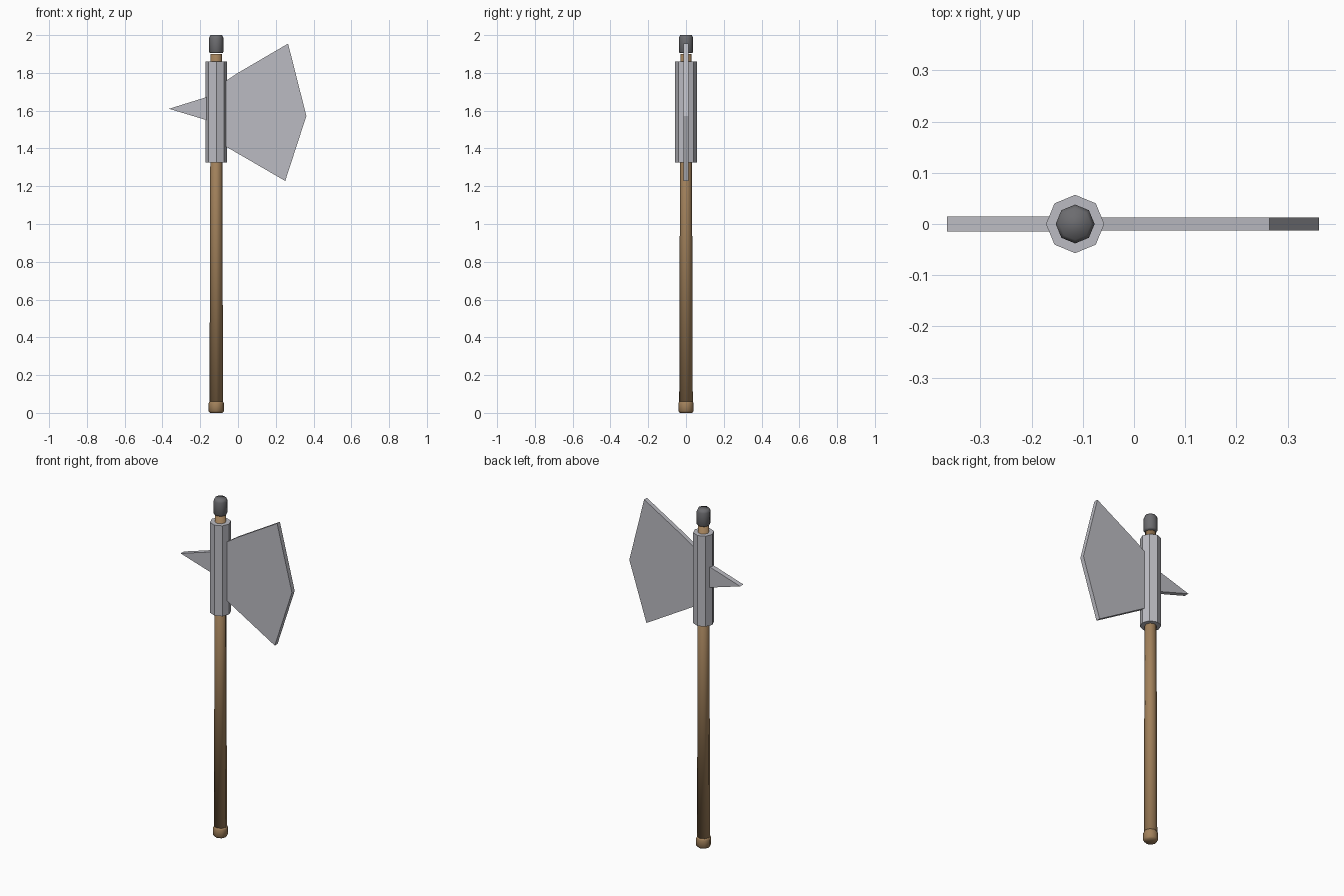
import bpy, bmesh, math

if "Cube" in bpy.data.objects:
    bpy.data.objects.remove(bpy.data.objects["Cube"])

AXIS_X = -0.115  # shaft axis


def material(name, rgb):
    m = bpy.data.materials.new(name)
    m.diffuse_color = (*rgb, 1)
    m.use_nodes = True
    m.node_tree.nodes["Principled BSDF"].inputs["Base Color"].default_value = m.diffuse_color
    return m


steel = material("light steel", (0.50, 0.50, 0.54))
iron = material("dark iron", (0.15, 0.15, 0.16))
wood = material("brown wood", (0.36, 0.22, 0.105))


def finish(bm, name, mat, smooth):
    bmesh.ops.recalc_face_normals(bm, faces=bm.faces)
    mesh = bpy.data.meshes.new(name)
    bm.to_mesh(mesh)
    bm.free()
    mesh.materials.append(mat)
    for p in mesh.polygons:
        p.use_smooth = smooth
    obj = bpy.data.objects.new(name, mesh)
    bpy.context.collection.objects.link(obj)
    return obj


def turned(name, rings, mat, smooth, sides=8):
    """Closed column from (radius, z) rings, with corners on the x and y axes."""
    bm = bmesh.new()
    loops = []
    for r, z in rings:
        loops.append([bm.verts.new((AXIS_X + r * math.cos(math.tau * i / sides),
                                    r * math.sin(math.tau * i / sides), z))
                      for i in range(sides)])
    for a, b in zip(loops, loops[1:]):
        for i in range(sides):
            j = (i + 1) % sides
            bm.faces.new((a[i], a[j], b[j], b[i]))
    bm.faces.new(loops[0][::-1])
    bm.faces.new(loops[-1])
    return finish(bm, name, mat, smooth)


def plate(name, outline, half, mat):
    """Flat plate: an xz outline given thickness along y."""
    bm = bmesh.new()
    front = [bm.verts.new((x, -half, z)) for x, z in outline]
    back = [bm.verts.new((x, half, z)) for x, z in outline]
    bm.faces.new(front)
    bm.faces.new(back[::-1])
    n = len(outline)
    for i in range(n):
        j = (i + 1) % n
        bm.faces.new((front[i], back[i], back[j], front[j]))
    return finish(bm, name, mat, False)


# Wooden shaft, slightly tapered, with rounded end knob
turned("shaft", [(0.036, 0.03), (0.030, 1.90)], wood, True)
turned("end_knob", [(0.033, 0.0), (0.041, 0.010), (0.041, 0.050), (0.036, 0.060)], wood, True)

# Octagonal steel socket and iron top cap
turned("socket", [(0.057, 1.325), (0.057, 1.86)], steel, False)
turned("top_cap", [(0.034, 1.905), (0.038, 1.912), (0.038, 1.985), (0.031, 2.0)], iron, True)

# Axe blade and rear spike
plate("blade", [(-0.09, 1.74), (0.0, 1.80), (0.265, 1.955), (0.362, 1.572),
                (0.25, 1.228), (-0.09, 1.425)], 0.013, steel)
plate("spike", [(-0.365, 1.61), (-0.14, 1.68), (-0.14, 1.542)], 0.015, steel)
